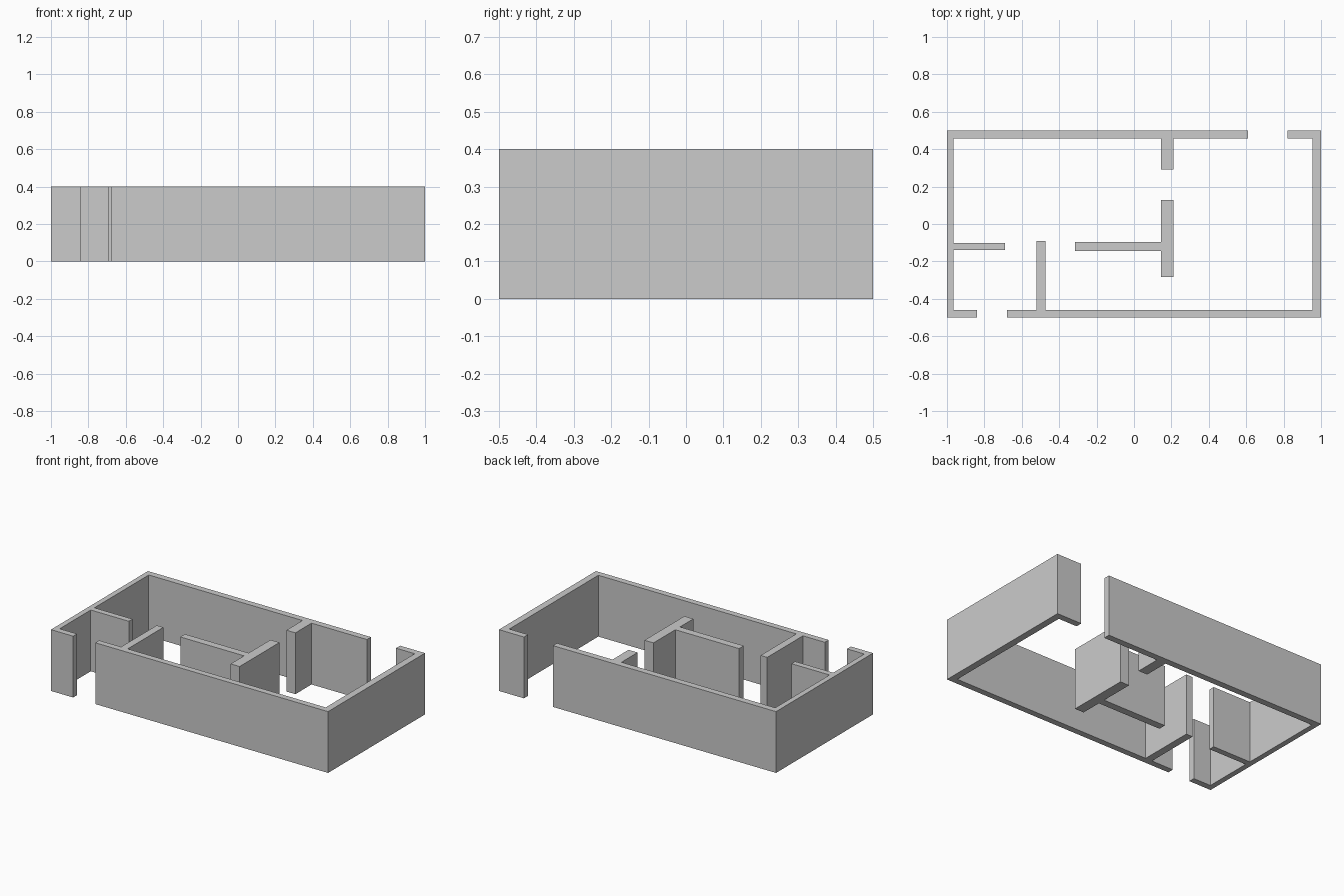
import bpy
import bmesh

cube = bpy.data.objects.get("Cube")
if cube:
    bpy.data.objects.remove(cube, do_unlink=True)

HEIGHT = 0.4

# Single plaster colour
plaster = bpy.data.materials.new("grey plaster")
plaster.use_nodes = True
grey = (0.6, 0.6, 0.6, 1)
plaster.diffuse_color = grey
plaster.node_tree.nodes["Principled BSDF"].inputs["Base Color"].default_value = grey


def wall(name, outline):
    """Extrude a closed floor outline up to wall height."""
    bm = bmesh.new()
    floor = bm.faces.new([bm.verts.new((x, y, 0)) for x, y in outline])
    top = bmesh.ops.extrude_face_region(bm, geom=[floor], use_keep_orig=True)
    verts = [v for v in top["geom"] if isinstance(v, bmesh.types.BMVert)]
    bmesh.ops.translate(bm, verts=verts, vec=(0, 0, HEIGHT))
    bmesh.ops.recalc_face_normals(bm, faces=bm.faces)
    mesh = bpy.data.meshes.new(name)
    bm.to_mesh(mesh)
    bm.free()
    mesh.materials.append(plaster)
    obj = bpy.data.objects.new(name, mesh)
    bpy.context.collection.objects.link(obj)
    return obj


# Outer and inner faces of the perimeter
west, east, south, north = -1, 1, -0.5, 0.5
west_in, east_in, south_in, north_in = -0.965, 0.955, -0.46, 0.458

# Doorway edges in the front and back walls
front_door_a, front_door_b = -0.84, -0.68
back_door_a, back_door_b = 0.61, 0.82

# Inner partitions
divider_a, divider_b = 0.145, 0.21
divider_front, divider_back, stub_front = -0.283, 0.128, 0.292
spur_end, spur_front, spur_back = -0.315, -0.145, -0.097
nib_end, nib_front, nib_back = -0.69, -0.14, -0.102
closet_a, closet_b, closet_back = -0.522, -0.474, -0.092

# Left and back perimeter with its side nib and divider stub
wall("back_and_right_side_walls", [
    (west, south), (front_door_a, south), (front_door_a, south_in),
    (west_in, south_in), (west_in, nib_front), (nib_end, nib_front),
    (nib_end, nib_back), (west_in, nib_back), (west_in, north_in),
    (divider_a, north_in), (divider_a, stub_front), (divider_b, stub_front),
    (divider_b, north_in), (back_door_a, north_in), (back_door_a, north),
    (west, north),
])

# Front and opposite side perimeter with the closet partition
wall("front_and_left_side_walls", [
    (front_door_b, south), (east, south), (east, north),
    (back_door_b, north), (back_door_b, north_in), (east_in, north_in),
    (east_in, south_in), (closet_b, south_in), (closet_b, closet_back),
    (closet_a, closet_back), (closet_a, south_in), (front_door_b, south_in),
])

# Free-standing T-shaped partition
wall("central_partition", [
    (divider_a, divider_front), (divider_b, divider_front),
    (divider_b, divider_back), (divider_a, divider_back),
    (divider_a, spur_back), (spur_end, spur_back),
    (spur_end, spur_front), (divider_a, spur_front),
])
